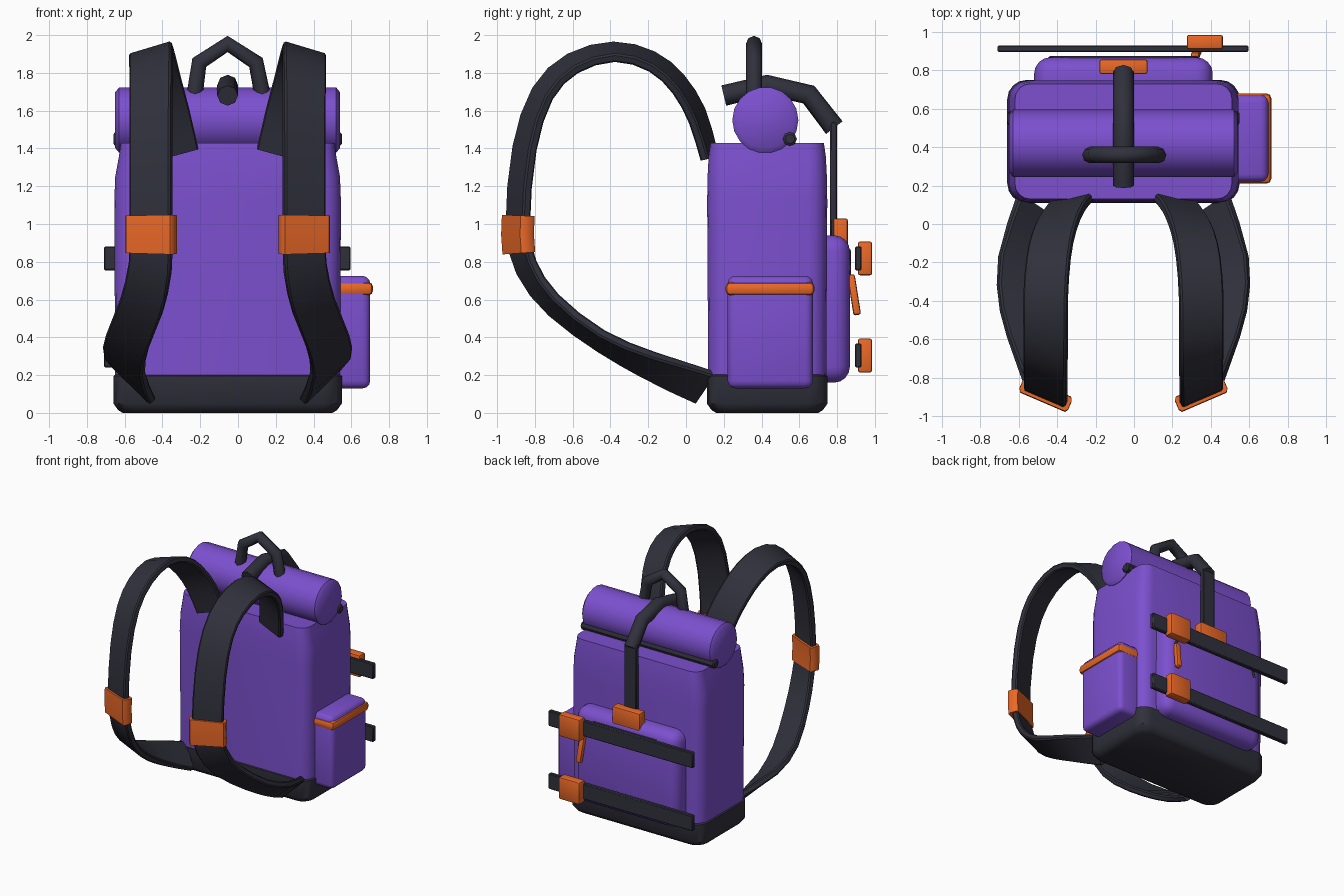
import bpy, bmesh, math
from mathutils import Vector

if "Cube" in bpy.data.objects:
    bpy.data.objects.remove(bpy.data.objects["Cube"])

CX, CY = -0.055, 0.43   # centre of the bag body


def material(name, rgb):
    m = bpy.data.materials.new(name)
    m.diffuse_color = (*rgb, 1)
    m.use_nodes = True
    m.node_tree.nodes["Principled BSDF"].inputs["Base Color"].default_value = m.diffuse_color
    return m


PURPLE = material("purple_fabric", (0.20, 0.08, 0.62))
DARK = material("dark_webbing", (0.03, 0.03, 0.045))
ORANGE = material("orange_trim", (0.83, 0.14, 0.02))


def finish(name, bm, mat):
    bmesh.ops.recalc_face_normals(bm, faces=bm.faces)
    me = bpy.data.meshes.new(name)
    bm.to_mesh(me)
    bm.free()
    ob = bpy.data.objects.new(name, me)
    bpy.context.collection.objects.link(ob)
    me.materials.append(mat)
    bpy.ops.object.select_all(action='DESELECT')
    bpy.context.view_layer.objects.active = ob
    ob.select_set(True)
    bpy.ops.object.shade_smooth_by_angle(angle=math.radians(40))
    return ob


def box(name, x, y, z, mat, bevel=0.012, seg=2):
    """Bevelled box from (min, max) ranges."""
    bm = bmesh.new()
    bmesh.ops.create_cube(bm, size=1)
    for v in bm.verts:
        v.co = [a[0] + (c + 0.5) * (a[1] - a[0]) for a, c in zip((x, y, z), v.co)]
    if bevel:
        bmesh.ops.bevel(bm, geom=bm.edges[:], offset=bevel, segments=seg,
                        profile=0.5, affect='EDGES')
    return finish(name, bm, mat)


def skin(bm, rings):
    """Bridge rings of vertices and cap both ends."""
    n = len(rings[0])
    for a, b in zip(rings, rings[1:]):
        for i in range(n):
            bm.faces.new((a[i], a[(i + 1) % n], b[(i + 1) % n], b[i]))
    bm.faces.new(rings[0])
    bm.faces.new(rings[-1])


def loft(name, levels, mat, seg=4):
    """Stack of rounded rectangles: (z, half x, half y, corner radius)."""
    bm = bmesh.new()
    rings = []
    for z, hx, hy, r in levels:
        ring = []
        for q, (sx, sy) in enumerate(((1, 1), (-1, 1), (-1, -1), (1, -1))):
            for k in range(seg + 1):
                a = (q + k / seg) * math.pi / 2
                ring.append(bm.verts.new((CX + sx * (hx - r) + r * math.cos(a),
                                          CY + sy * (hy - r) + r * math.sin(a), z)))
        rings.append(ring)
    skin(bm, rings)
    return finish(name, bm, mat)


def cylinder_x(name, y, z, profile, sides, mat):
    """Cylinder along x, lathed from (x, radius) pairs."""
    bm = bmesh.new()
    rings = [[bm.verts.new((x, y + r * math.cos(i * math.tau / sides),
                            z + r * math.sin(i * math.tau / sides)))
              for i in range(sides)] for x, r in profile]
    skin(bm, rings)
    return finish(name, bm, mat)


def tube(name, points, radius, mat):
    cu = bpy.data.curves.new(name, 'CURVE')
    cu.dimensions = '3D'
    cu.bevel_depth = radius
    cu.bevel_resolution = 2
    cu.use_fill_caps = True
    sp = cu.splines.new('POLY')
    sp.points.add(len(points) - 1)
    for p, c in zip(sp.points, points):
        p.co = (*c, 1)
    cu.materials.append(mat)
    ob = bpy.data.objects.new(name, cu)
    bpy.context.collection.objects.link(ob)
    return ob


def ribbon(name, path, width, thick, mat, side):
    """Tilted flat strap; path holds (x offset, y, z, tilt), side mirrors it."""
    bm = bmesh.new()
    rings = []
    for i, (x, y, z, tilt) in enumerate(path):
        a, b = path[max(i - 1, 0)], path[min(i + 1, len(path) - 1)]
        t = Vector((b[0] - a[0], b[1] - a[1], b[2] - a[2])).normalized()
        out = Vector((0, t.z, -t.y)).normalized()
        w = Vector((1, 0, 0)) + out * tilt
        w = (w - t * w.dot(t)).normalized()
        n = t.cross(w)
        ring = []
        for u, v in ((-.5, -.3), (-.46, -.5), (.46, -.5), (.5, -.3),
                     (.5, .3), (.46, .5), (-.46, .5), (-.5, .3)):
            p = Vector((x, y, z)) + w * (u * width) + n * (v * thick)
            ring.append(bm.verts.new((CX + side * p.x, p.y, p.z)))
        rings.append(ring)
    skin(bm, rings)
    return finish(name, bm, mat)


def smooth_path(pts, sub=2):
    """Catmull-Rom refinement."""
    out = []
    for i in range(len(pts) - 1):
        p = [Vector(pts[min(max(i + k, 0), len(pts) - 1)]) for k in (-1, 0, 1, 2)]
        for s in range(sub):
            t = s / sub
            out.append(0.5 * (2 * p[1] + (p[2] - p[0]) * t
                              + (2 * p[0] - 5 * p[1] + 4 * p[2] - p[3]) * t ** 2
                              + (3 * p[1] - p[0] - 3 * p[2] + p[3]) * t ** 3))
    return [tuple(v) for v in out] + [tuple(pts[-1])]


# Main bag and padded base
loft("body", [(0.12, .595, .312, .1), (1.12, .6, .318, .1), (1.25, .595, .316, .1),
              (1.36, .575, .31, .09), (1.43, .565, .3, .08)], PURPLE)
loft("base", [(0, .555, .27, .08), (0.015, .58, .295, .09), (0.05, .605, .32, .1),
              (0.195, .605, .32, .1), (0.205, .59, .305, .09)], DARK)

# Rolled top closure with its stiffener rod
cylinder_x("rolled_top", 0.42, 1.55, [(CX - .595, .15), (CX - .575, .175),
                                      (CX + .575, .175), (CX + .595, .15)], 18, PURPLE)
cylinder_x("roll_rod", 0.55, 1.45, [(CX - .605, .025), (CX - .595, .037),
                                    (CX + .595, .037), (CX + .605, .025)], 8, DARK)

# Closing strap over the roll, and its buckle
tube("roll_strap", [(CX, .2, 1.68), (CX, .43, 1.735), (CX, .65, 1.685), (CX, .785, 1.51)],
     0.055, DARK)
box("closing_strap", (CX - .055, CX + .055), (.763, .8), (.87, 1.54), DARK, .006, 1)
box("closing_buckle", (CX - .125, CX + .125), (.78, .857), (.87, 1.03), ORANGE)

# Carry handle
tube("carry_handle", [(CX - .175, .36, 1.68), (CX - .15, .36, 1.855), (CX, .36, 1.953),
                      (CX + .15, .36, 1.855), (CX + .185, .36, 1.68)], 0.043, DARK)

# Large rear pocket with zip and pull
box("large_pocket", (CX - .465, CX + .465), (.62, .868), (.16, .94), PURPLE, .085, 4)
tube("pocket_zip", [(CX + x, .858, z) for x, z in
                    ((-.38, .73), (-.36, .8), (-.28, .855), (.28, .855), (.36, .8), (.38, .73))],
     0.016, DARK)
pull = box("zip_pull", (-.022, .022), (-.02, .02), (-.108, .108), ORANGE)
pull.location = (.325, .89, .625)
pull.rotation_euler = (math.radians(9), math.radians(-4), 0)

# Side pocket with trim
box("side_pocket", (.45, .7), (.22, .672), (.13, .725), PURPLE, .04, 3)
box("side_pocket_trim", (.45, .715), (.21, .68), (.622, .692), ORANGE, .025, 2)

# Two horizontal compression straps with buckles
for tag, z in (("upper", .818), ("lower", .304)):
    box(tag + "_strap", (-.71, .595), (.895, .93), (z - .063, z + .063), DARK, .006, 1)
    box(tag + "_buckle", (.275, .463), (.91, .985), (z - .09, z + .09), ORANGE)

# Shoulder straps and slides, mirrored about the bag centre
strap = smooth_path([
    (.27, .12, 1.37, .25), (.315, .06, 1.57, .3), (.36, -.04, 1.74, .3),
    (.39, -.18, 1.86, .3), (.405, -.38, 1.912, .3), (.405, -.6, 1.85, .35),
    (.405, -.76, 1.69, .4), (.405, -.855, 1.4, .43), (.405, -.89, 1.0, .43),
    (.41, -.845, .77, .4), (.455, -.7, .57, .35), (.53, -.45, .38, .35),
    (.545, -.2, .255, .6), (.47, .1, .135, 1.1)])
# the strap's inner edge leans outward from the loop
strap = [(x, y, z, -t) for x, y, z, t in strap]
slide = [(.405, -.888, 1.045, -.43), (.405, -.892, .945, -.43), (.405, -.885, .845, -.43)]
for tag, side in (("left", -1), ("right", 1)):
    ribbon(tag + "_shoulder_strap", strap, .235, .048, DARK, side)
    ribbon(tag + "_strap_slide", slide, .275, .08, ORANGE, side)
